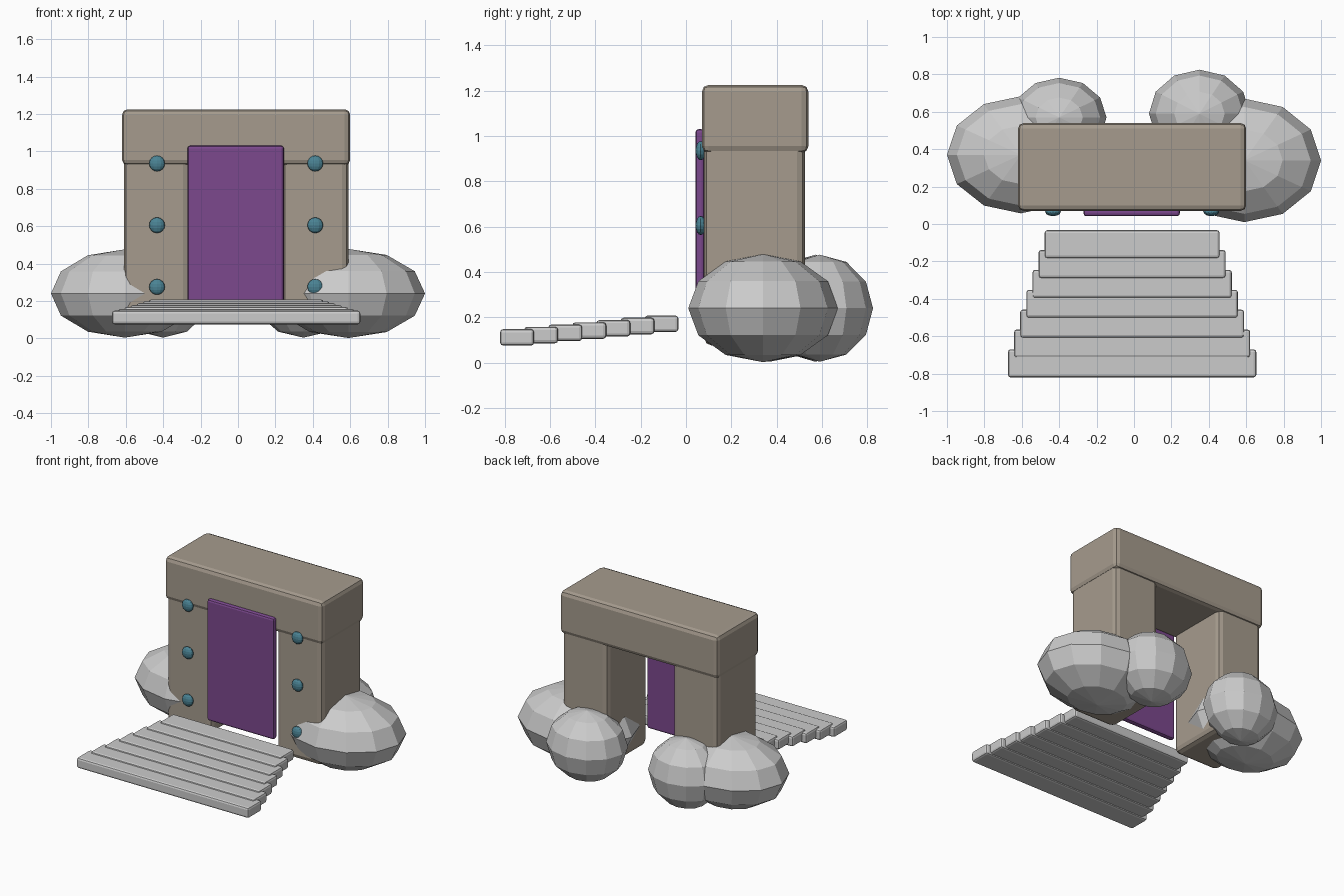
import bpy, bmesh
from mathutils import Matrix

if "Cube" in bpy.data.objects:
    bpy.data.objects.remove(bpy.data.objects["Cube"])

CX = -0.01  # centre line of the gateway


def material(name, rgb):
    m = bpy.data.materials.new(name)
    m.diffuse_color = (*rgb, 1)
    m.use_nodes = True
    m.node_tree.nodes["Principled BSDF"].inputs["Base Color"].default_value = m.diffuse_color
    return m


stone = material("sandstone", (0.38, 0.33, 0.27))
purple = material("purple_portal", (0.20, 0.065, 0.27))
teal = material("teal_rune", (0.07, 0.23, 0.30))


def finish(name, bm, mat=None):
    me = bpy.data.meshes.new(name)
    bm.to_mesh(me)
    bm.free()
    ob = bpy.data.objects.new(name, me)
    bpy.context.collection.objects.link(ob)
    if mat:
        me.materials.append(mat)
    return ob


def box(name, x, y, z, bevel, mat=None):
    """Bevelled box from (min, max) pairs."""
    bm = bmesh.new()
    size = [b - a for a, b in (x, y, z)]
    mid = [(a + b) / 2 for a, b in (x, y, z)]
    bmesh.ops.create_cube(bm, size=1, matrix=Matrix.Translation(mid) @ Matrix.Diagonal((*size, 1)))
    ob = finish(name, bm, mat)
    mod = ob.modifiers.new("bevel", 'BEVEL')
    mod.width = bevel
    mod.segments = 2
    return ob


def ball(name, centre, radii, segments, rings, mat=None):
    bm = bmesh.new()
    bmesh.ops.create_uvsphere(bm, u_segments=segments, v_segments=rings, radius=1,
                              matrix=Matrix.Translation(centre) @ Matrix.Diagonal((*radii, 1)))
    return finish(name, bm, mat)


# Gateway: two pillars and a lintel
for side, s in (("left", -1), ("right", 1)):
    xs = sorted((CX + s * 0.25, CX + s * 0.60))
    box(side + "_pillar", xs, (0.08, 0.525), (0.075, 0.97), 0.035, stone)
    # Round studs down each pillar
    for i in range(3):
        ball(f"{side}_stud_{i + 1}", (CX + s * 0.423, 0.065, 0.275 + 0.33 * i),
             (0.042, 0.023, 0.042), 12, 8, teal)
box("lintel", (-0.62, 0.60), (0.07, 0.54), (0.925, 1.225), 0.03, stone)

# Portal panel
box("portal_panel", (-0.27, 0.245), (0.042, 0.082), (0.185, 1.03), 0.014, purple)

# Steps, widening as they descend to the front
for i in range(7):
    half = 0.4675 + 0.0327 * i
    y = -0.033 - 0.1062 * i
    z = 0.135 - 0.01 * i
    box(f"step_{i + 1}", (CX - half, CX + half), (y - 0.15, y), (z, z + 0.073), 0.014)

# Boulders at the foot of the pillars
ball("left_boulder", (-0.605, 0.37, 0.24), (0.395, 0.313, 0.236), 12, 6)
ball("right_boulder", (0.59, 0.34, 0.24), (0.41, 0.33, 0.238), 12, 6)
ball("left_back_boulder", (-0.40, 0.57, 0.24), (0.253, 0.212, 0.236), 12, 6)
ball("right_back_boulder", (0.35, 0.59, 0.24), (0.27, 0.235, 0.236), 12, 6)
